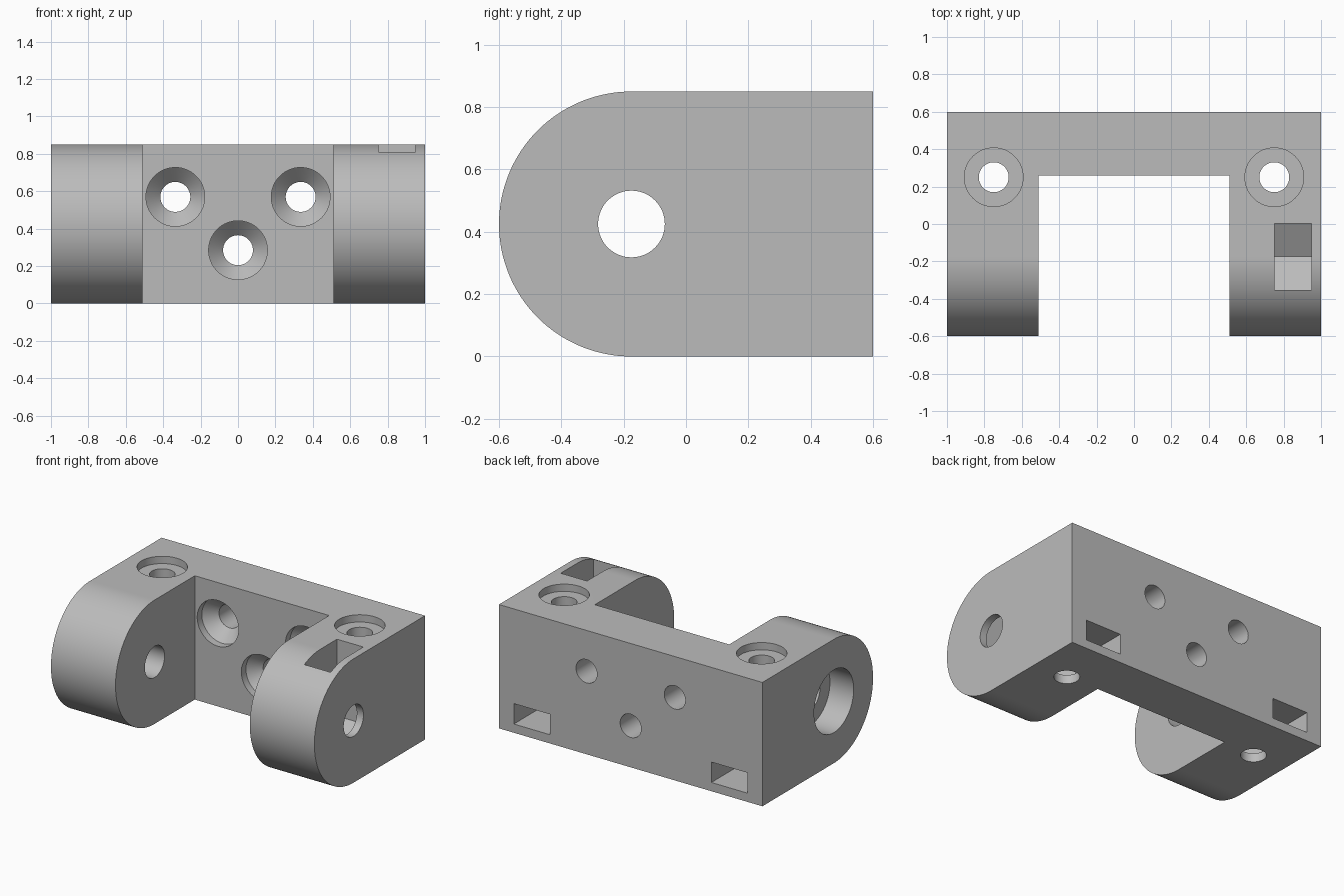
import bpy, bmesh, math

if "Cube" in bpy.data.objects:
    bpy.data.objects.remove(bpy.data.objects["Cube"], do_unlink=True)

WIDTH, DEPTH, HEIGHT = 2.0, 1.2, 0.85
MID = HEIGHT / 2                  # pivot height and radius of the rounded arm ends
PIVOT_Y = MID - DEPTH / 2         # pivot position
GAP_X, GAP_Y = 0.51, 0.26         # inner faces of the arms and the back plate
HOLE, HEAD = 0.08, 0.157          # screw shank and screw head radii

grey = bpy.data.materials.new("light grey")
grey.use_nodes = True
colour = (0.5, 0.5, 0.5, 1)
grey.diffuse_color = colour
grey.node_tree.nodes["Principled BSDF"].inputs["Base Color"].default_value = colour


def place(axis, u, v, t):
    """Point with depth t along an axis and (u, v) across it."""
    return {"x": (t, u, v), "y": (u, t, v), "z": (u, v, t)}[axis]


def loft(name, loops):
    """Closed solid through loops with equal point counts."""
    bm = bmesh.new()
    rings = [[bm.verts.new(p) for p in loop] for loop in loops]
    n = len(rings[0])
    for a, b in zip(rings, rings[1:]):
        for i in range(n):
            j = (i + 1) % n
            bm.faces.new((a[i], a[j], b[j], b[i]))
    bm.faces.new(rings[0])
    bm.faces.new(rings[-1])
    bmesh.ops.recalc_face_normals(bm, faces=bm.faces)
    mesh = bpy.data.meshes.new(name)
    bm.to_mesh(mesh)
    bm.free()
    obj = bpy.data.objects.new(name, mesh)
    bpy.context.collection.objects.link(obj)
    mesh.materials.append(grey)
    return obj


def prism(name, axis, outline, lo, hi):
    return loft(name, [[place(axis, u, v, t) for u, v in outline] for t in (lo, hi)])


def lathe(name, axis, u, v, steps, sides=64):
    """Turned solid: steps are (depth, radius) pairs."""
    angles = [math.tau * i / sides for i in range(sides)]
    return loft(name, [[place(axis, u + r * math.cos(a), v + r * math.sin(a), t)
                        for a in angles] for t, r in steps])


def box(name, x0, x1, y0, y1, z0, z1):
    return prism(name, "z", [(x0, y0), (x1, y0), (x1, y1), (x0, y1)], z0, z1)


def cut(target, cutter):
    """Subtract the cutter, then discard it."""
    mod = target.modifiers.new("cut", "BOOLEAN")
    mod.operation, mod.solver, mod.object = "DIFFERENCE", "EXACT", cutter
    graph = bpy.context.evaluated_depsgraph_get()
    mesh = bpy.data.meshes.new_from_object(target.evaluated_get(graph))
    target.modifiers.clear()
    target.data = mesh
    bpy.data.objects.remove(cutter, do_unlink=True)


# Body: block with a half-round front, swept across the width
steps = 64
arc = [(PIVOT_Y - MID * math.sin(math.pi * i / steps),
        MID + MID * math.cos(math.pi * i / steps)) for i in range(steps + 1)]
outline = [(DEPTH / 2, HEIGHT)] + arc + [(DEPTH / 2, 0)]
body = prism("hinge_bracket", "x", outline, -WIDTH / 2, WIDTH / 2)

# Gap between the two arms
cut(body, box("gap", -GAP_X, GAP_X, -1, GAP_Y, -1, 2))

# Pivot bores: wide outer recess on one arm, plain hole on the other
PIN = 0.107
cut(body, lathe("recessed_bore", "x", PIVOT_Y, MID,
                [(-1.1, 0.215), (-0.82, 0.215), (-0.82, PIN), (-0.4, PIN)]))
cut(body, lathe("plain_bore", "x", PIVOT_Y, MID, [(0.4, PIN), (1.1, PIN)]))

# Pivot nut slot: open at the top, V-shaped floor
half = 0.177
drop = half / math.sqrt(3)
cut(body, prism("pivot_nut_slot", "x",
                [(PIVOT_Y - half, 1), (PIVOT_Y - half, MID - drop),
                 (PIVOT_Y, MID - 2 * drop),
                 (PIVOT_Y + half, MID - drop), (PIVOT_Y + half, 1)], 0.75, 0.95))

# Countersunk holes through the back plate
for x, z in ((-0.335, 0.57), (0.335, 0.57), (0, 0.285)):
    cut(body, lathe("plate_hole", "y", x, z,
                    [(0.2, HEAD), (GAP_Y + 0.05, HEAD),
                     (GAP_Y + 0.05 + HEAD - HOLE, HOLE), (0.7, HOLE)]))

# Counterbored vertical holes, each with a nut slot entering from the back
SCREW_Y, flat = 0.25, 0.137
for x in (-0.75, 0.75):
    cut(body, lathe("vertical_hole", "z", x, SCREW_Y,
                    [(-0.1, HOLE), (HEIGHT - 0.05, HOLE),
                     (HEIGHT - 0.05, HEAD), (1, HEAD)]))
    rise = flat / math.sqrt(3)
    cut(body, prism("rear_nut_slot", "z",
                    [(x - flat, 0.7), (x - flat, SCREW_Y - rise),
                     (x, SCREW_Y - 2 * rise),
                     (x + flat, SCREW_Y - rise), (x + flat, 0.7)], 0.06, 0.2))

# Smooth round surfaces, crisp edges
bpy.ops.object.select_all(action="DESELECT")
body.select_set(True)
bpy.context.view_layer.objects.active = body
bpy.ops.object.shade_smooth_by_angle(angle=math.radians(30))
